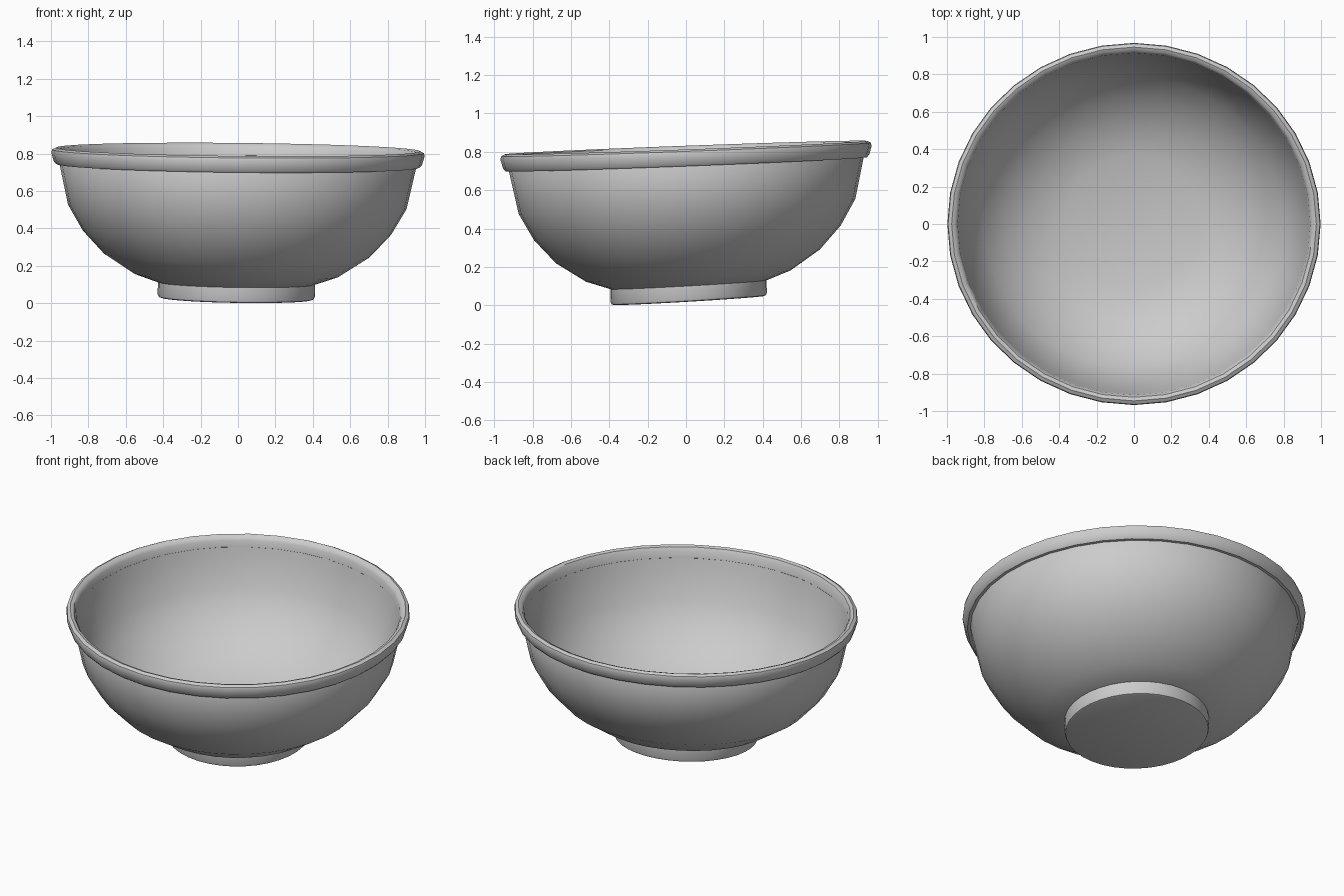
import bpy, bmesh, math
from mathutils import Vector

cube = bpy.data.objects.get("Cube")
if cube:
    bpy.data.objects.remove(cube, do_unlink=True)

SEGMENTS = 36

glaze = bpy.data.materials.new("grey_glaze")
glaze.use_nodes = True
colour = (0.6, 0.6, 0.6, 1)
glaze.diffuse_color = colour
glaze.node_tree.nodes["Principled BSDF"].inputs["Base Color"].default_value = colour


def lean(co):
    """Hand-thrown wobble: slightly oval, tilted, foot a little off centre."""
    low = max(0.0, 1 - co.z / 0.8)
    x, y = co.x, co.y * 0.97
    slope_y = 0.037 + 0.023 * low
    slope_x = -0.010 - 0.007 * low
    return Vector((x - 0.01 * low, y + 0.015 * low, co.z + slope_y * y + slope_x * x))


def lathe(name, profile, closed=False):
    """Revolve a (radius, height) profile around the z axis."""
    bm = bmesh.new()
    verts = [bm.verts.new((r, 0, z)) for r, z in profile]
    edges = [bm.edges.new(pair) for pair in zip(verts, verts[1:])]
    if closed:
        edges.append(bm.edges.new((verts[-1], verts[0])))
    bmesh.ops.spin(bm, geom=verts + edges, cent=(0, 0, 0), axis=(0, 0, 1),
                   angle=math.tau, steps=SEGMENTS)
    bmesh.ops.remove_doubles(bm, verts=bm.verts, dist=0.0005)
    bmesh.ops.recalc_face_normals(bm, faces=bm.faces)
    for v in bm.verts:
        v.co = lean(v.co)
    mesh = bpy.data.meshes.new(name)
    bm.to_mesh(mesh)
    bm.free()
    mesh.materials.append(glaze)
    obj = bpy.data.objects.new(name, mesh)
    bpy.context.collection.objects.link(obj)
    bpy.ops.object.select_all(action="DESELECT")
    obj.select_set(True)
    bpy.context.view_layer.objects.active = obj
    bpy.ops.object.shade_smooth_by_angle(angle=math.radians(40))
    return obj


# Bowl wall: outer curve up to the rim, then the inside down to the floor
outer = [(0, 0.09), (0.40, 0.10), (0.55, 0.152), (0.71, 0.255),
         (0.825, 0.378), (0.905, 0.515), (0.955, 0.74)]
inner = [(0.94, 0.77), (0.925, 0.70), (0.875, 0.52), (0.80, 0.395),
         (0.69, 0.285), (0.54, 0.19), (0.36, 0.14), (0, 0.125)]
lathe("bowl_body", outer + inner)

# Rounded lip that overhangs the outside
lathe("rim", [(0.95, 0.735), (0.972, 0.735), (0.985, 0.75), (0.998, 0.795),
              (0.994, 0.812), (0.975, 0.822), (0.955, 0.815), (0.943, 0.795),
              (0.936, 0.755)], closed=True)

# Short solid foot
lathe("foot", [(0.38, 0.13), (0.42, 0.115), (0.42, 0.04), (0.415, 0.029),
               (0.405, 0.025), (0, 0.025)])
